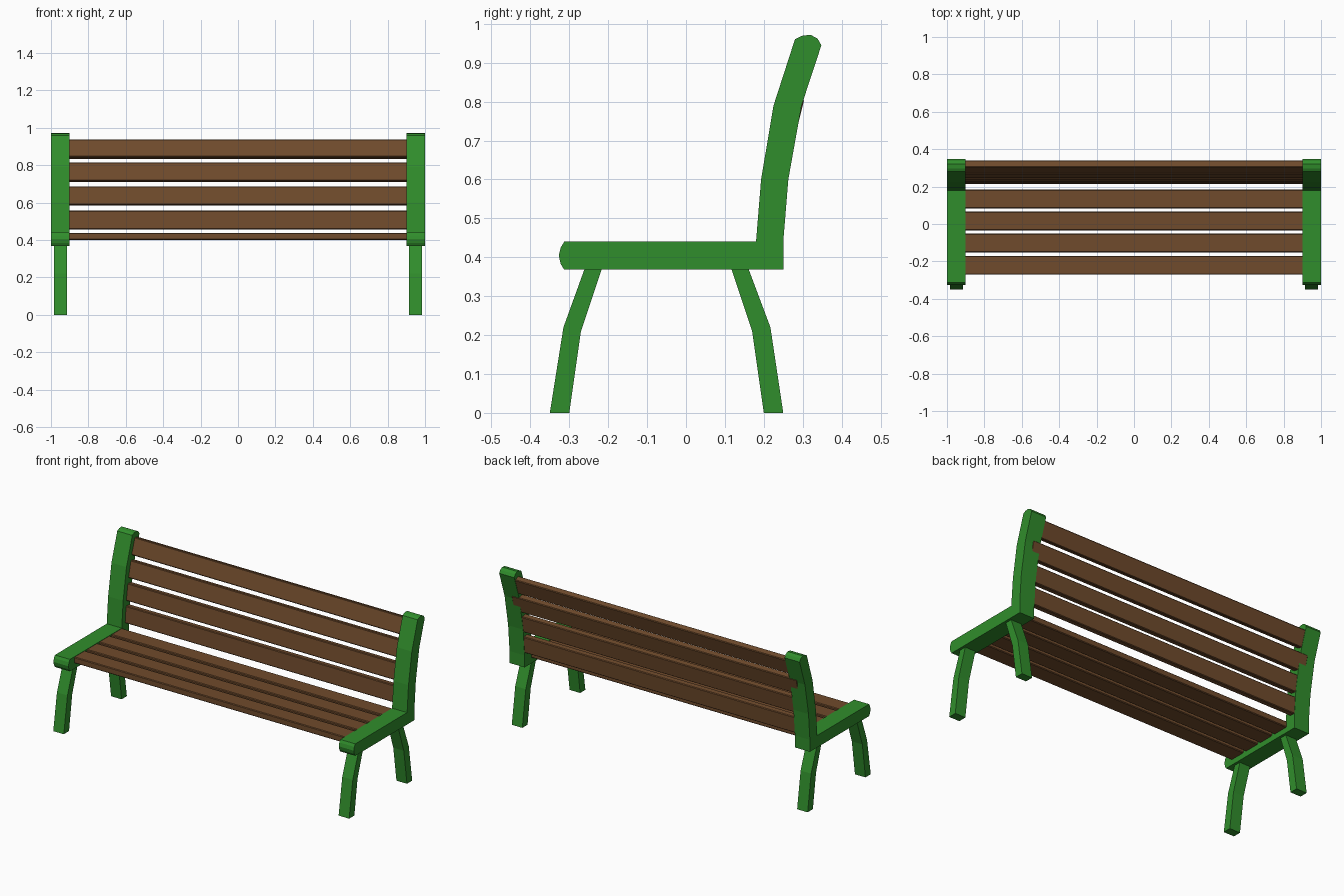
import bpy, bmesh
from math import radians

if "Cube" in bpy.data.objects:
    bpy.data.objects.remove(bpy.data.objects["Cube"])


def material(name, color):
    m = bpy.data.materials.new(name)
    m.diffuse_color = color
    m.use_nodes = True
    m.node_tree.nodes["Principled BSDF"].inputs["Base Color"].default_value = m.diffuse_color
    return m


GREEN = material("green_paint", (0.03, 0.27, 0.025, 1))
BROWN = material("brown_wood", (0.16, 0.07, 0.025, 1))


def finish(name, bm, mat):
    bmesh.ops.recalc_face_normals(bm, faces=bm.faces)
    me = bpy.data.meshes.new(name)
    bm.to_mesh(me)
    bm.free()
    me.materials.append(mat)
    ob = bpy.data.objects.new(name, me)
    bpy.context.collection.objects.link(ob)
    return ob


def extrude_profile(name, pts, x0, x1):
    """Extrude a (y, z) outline from x0 to x1."""
    bm = bmesh.new()
    face = bm.faces.new([bm.verts.new((x0, y, z)) for y, z in pts])
    new = bmesh.ops.extrude_face_region(bm, geom=[face])["geom"]
    verts = [v for v in new if isinstance(v, bmesh.types.BMVert)]
    bmesh.ops.translate(bm, verts=verts, vec=(x1 - x0, 0, 0))
    return finish(name, bm, GREEN)


def slat(name, y, z, tilt=0):
    bm = bmesh.new()
    bmesh.ops.create_cube(bm, size=1)
    bmesh.ops.scale(bm, verts=bm.verts, vec=(1.9, 0.1, 0.037))
    ob = finish(name, bm, BROWN)
    ob.location = (0, y, z)
    ob.rotation_euler.x = radians(tilt)
    bev = ob.modifiers.new("edge", "BEVEL")
    bev.width = 0.004
    bev.segments = 1


# Side outlines: L-shaped frame and the two bent legs
FRAME = [(0.25, 0.368), (0.25, 0.44), (0.263, 0.60), (0.297, 0.79),
         (0.348, 0.945), (0.338, 0.962), (0.32, 0.972), (0.297, 0.969),
         (0.28, 0.96), (0.225, 0.79), (0.193, 0.60), (0.18, 0.44),
         (-0.313, 0.44), (-0.322, 0.425), (-0.327, 0.404),
         (-0.322, 0.383), (-0.313, 0.368)]
FRONT_LEG = [(-0.35, 0), (-0.30, 0), (-0.27, 0.21), (-0.216, 0.372),
             (-0.26, 0.372), (-0.315, 0.22)]
BACK_LEG = [(0.20, 0), (0.25, 0), (0.217, 0.22), (0.16, 0.372),
            (0.116, 0.372), (0.17, 0.21)]

for side, s in (("left", -1), ("right", 1)):
    extrude_profile(f"{side}_frame", FRAME, s * 0.9, s * 1.0)
    extrude_profile(f"{side}_front_leg", FRONT_LEG, s * 0.915, s * 0.985)
    extrude_profile(f"{side}_back_leg", BACK_LEG, s * 0.915, s * 0.985)

# Seat slats
for i in range(4):
    slat(f"seat_slat_{i + 1}", -0.22 + i * 0.118, 0.419)

# Backrest slats follow the curve of the frame
for i, (y, z, lean) in enumerate([(0.235, 0.506, 5), (0.249, 0.635, 9),
                                  (0.274, 0.762, 14), (0.307, 0.886, 18)]):
    slat(f"back_slat_{i + 1}", y, z, 90 - lean)
